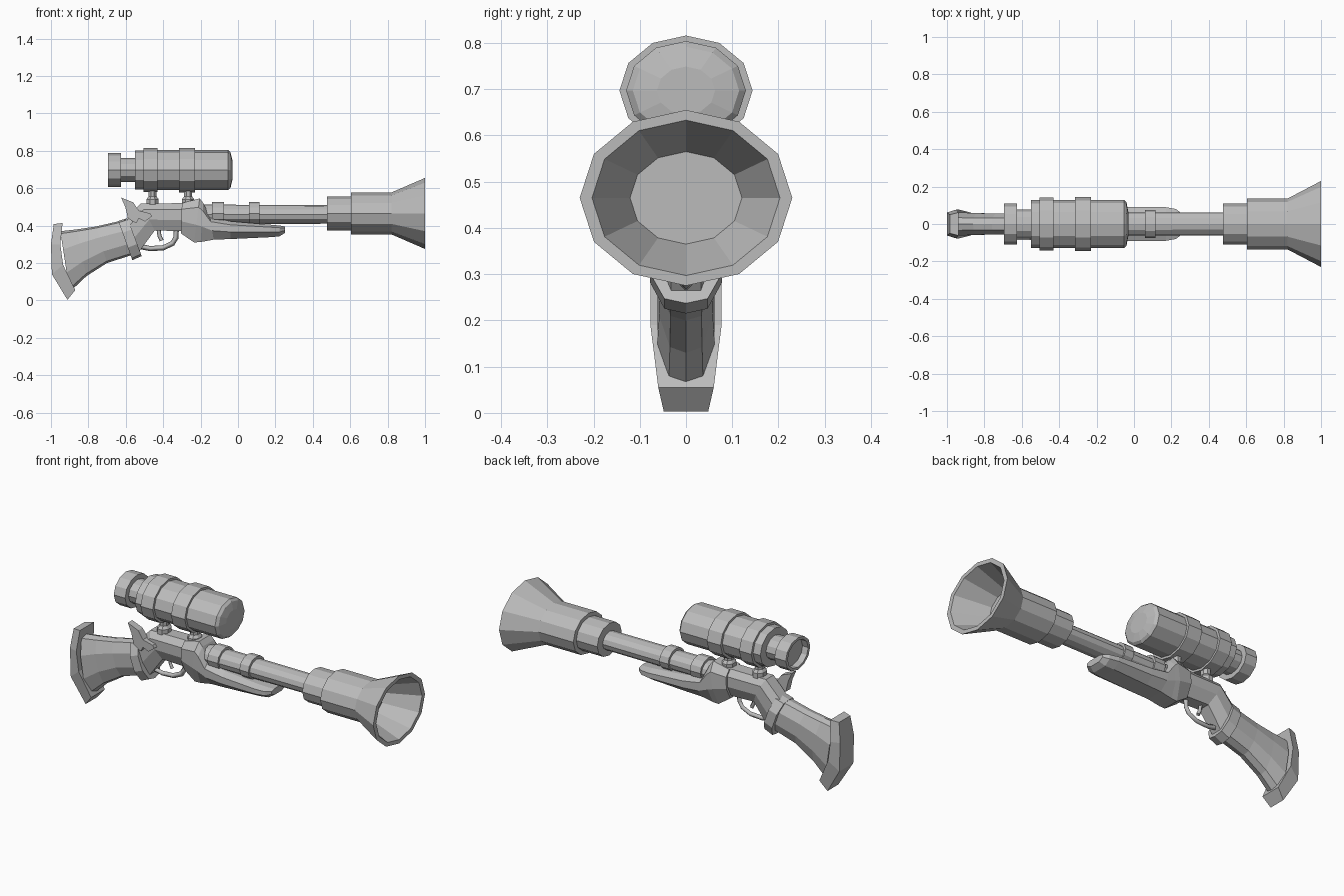
import bpy, bmesh
from math import cos, sin, pi

cube = bpy.data.objects.get("Cube")
if cube:
    bpy.data.objects.remove(cube, do_unlink=True)

grey = bpy.data.materials.new("plain grey")
grey.use_nodes = True
grey.diffuse_color = (0.5, 0.5, 0.5, 1)
grey.node_tree.nodes["Principled BSDF"].inputs["Base Color"].default_value = (0.5, 0.5, 0.5, 1)

WIDE = 1.21  # round parts are wider in y than they are tall


def skin(name, rings):
    """Join successive rings of points with quads and cap both ends."""
    bm = bmesh.new()
    loops = [[bm.verts.new(p) for p in ring] for ring in rings]
    n = len(loops[0])
    for a, b in zip(loops, loops[1:]):
        for i in range(n):
            j = (i + 1) % n
            bm.faces.new((a[i], a[j], b[j], b[i]))
    bm.faces.new(loops[0])
    bm.faces.new(loops[-1])
    bmesh.ops.recalc_face_normals(bm, faces=bm.faces)
    mesh = bpy.data.meshes.new(name)
    bm.to_mesh(mesh)
    bm.free()
    mesh.materials.append(grey)
    ob = bpy.data.objects.new(name, mesh)
    bpy.context.collection.objects.link(ob)
    return ob


def tube(name, z, profile, sides=12):
    """Turned part along x; profile holds (x, radius)."""
    angles = [2 * pi * i / sides for i in range(sides)]
    return skin(name, [[(x, r * WIDE * cos(a), z + r * sin(a)) for a in angles]
                       for x, r in profile])


def post(name, x, profile, sides=8):
    """Turned part along z; profile holds (z, radius)."""
    angles = [2 * pi * (i + 0.5) / sides for i in range(sides)]
    return skin(name, [[(x + r * cos(a), r * WIDE * sin(a), z) for a in angles]
                       for z, r in profile])


def loft(name, section, stations):
    """Symmetric part; a station is top x, z, bottom x, z and half width.
    The section holds (share of the way down, share of the width)."""
    ring = [(u, v) for u, v in section] + [(u, -v) for u, v in reversed(section) if v]
    return skin(name, [[(xt + (xb - xt) * u, w * v, zt + (zb - zt) * u) for u, v in ring]
                       for xt, zt, xb, zb, w in stations])


def plate(name, outline, y0, y1):
    return skin(name, [[(x, y, z) for x, z in outline] for y in (y0, y1)])


def rod(name, path, thickness):
    curve = bpy.data.curves.new(name, "CURVE")
    curve.dimensions = "3D"
    curve.bevel_depth = thickness
    curve.bevel_resolution = 0
    curve.use_fill_caps = True
    line = curve.splines.new("POLY")
    line.points.add(len(path) - 1)
    for p, (x, z) in zip(line.points, path):
        p.co = (x, 0, z, 1)
    curve.materials.append(grey)
    ob = bpy.data.objects.new(name, curve)
    bpy.context.collection.objects.link(ob)


# Barrel with its bands and hollow flared muzzle
tube("barrel", 0.46, [(-0.22, 0.052), (0.5, 0.05)])
for name, x0, x1 in (("rear_band", -0.14, -0.075), ("front_band", 0.06, 0.115)):
    tube(name, 0.465, [(x0, 0.061), (x1, 0.061)])
tube("muzzle", 0.465, [
    (0.475, 0.09), (0.605, 0.09), (0.605, 0.112), (0.82, 0.112),
    (1.0, 0.19), (1.0, 0.168), (0.82, 0.1)])

# Telescopic sight
tube("scope", 0.697, [
    (-0.66, 0.075), (-0.695, 0.075), (-0.695, 0.09), (-0.625, 0.09),
    (-0.625, 0.064), (-0.55, 0.064), (-0.55, 0.105), (-0.505, 0.105),
    (-0.505, 0.118), (-0.43, 0.118), (-0.43, 0.106), (-0.315, 0.106),
    (-0.315, 0.119), (-0.23, 0.119), (-0.23, 0.107), (-0.053, 0.107),
    (-0.04, 0.095), (-0.03, 0.052)])
for name, x in (("rear_mount", -0.457), ("front_mount", -0.267)):
    post(name, x, [(0.5, 0.036), (0.54, 0.036), (0.555, 0.024), (0.6, 0.024)])

# Stock, with a ridge along its top and bottom
rounded = [(0, 0), (0.04, 0.55), (0.3, 1), (0.68, 1), (0.95, 0.6), (1, 0)]
loft("butt_plate", [(0, 0), (0.02, 0.7), (0.25, 1), (0.6, 1), (0.96, 0.75), (1, 0)], [
    (-0.985, 0.405, -0.912, 0.003, 0.07),
    (-0.935, 0.413, -0.87, 0.05, 0.077)]).name = "butt_plate"
butt = bpy.data.objects["butt_plate"]
bpy.data.objects.remove(butt, do_unlink=True)


def bent(name, outline, half_width):
    """Curved pad: pairs of back and front points, from top to bottom."""
    rings = []
    for (xb, zb, xf, zf), w in zip(outline, half_width):
        rings.append([(xb, -w * 0.8, zb), (xb, w * 0.8, zb), (xf, w, zf), (xf, -w, zf)])
    skin(name, rings)


bent("butt_plate", [
    (-0.985, 0.408, -0.938, 0.414), (-1.0, 0.3, -0.95, 0.3),
    (-0.995, 0.14, -0.935, 0.19), (-0.912, 0.003, -0.87, 0.055)],
    [0.062, 0.077, 0.077, 0.06])
loft("grip", rounded, [
    (-0.95, 0.37, -0.9, 0.045, 0.062), (-0.86, 0.38, -0.81, 0.13, 0.058),
    (-0.76, 0.395, -0.7, 0.2, 0.056), (-0.63, 0.425, -0.56, 0.245, 0.06)])
loft("grip_collar", rounded, [
    (-0.64, 0.425, -0.565, 0.215, 0.078), (-0.59, 0.44, -0.515, 0.237, 0.078)])

# Receiver and forend
loft("receiver", [(0, 0.55), (0.22, 1), (0.6, 1), (1, 0.55)], [
    (-0.61, 0.425, -0.54, 0.245, 0.058), (-0.52, 0.518, -0.445, 0.374, 0.062),
    (-0.29, 0.52, -0.29, 0.37, 0.064)])
loft("forend", [(0, 0.6), (0.2, 1), (0.6, 1), (1, 0.55)], [
    (-0.3, 0.52, -0.305, 0.358, 0.075), (-0.205, 0.545, -0.235, 0.31, 0.085),
    (-0.185, 0.52, -0.2, 0.312, 0.086), (-0.15, 0.445, -0.13, 0.325, 0.088),
    (-0.04, 0.423, -0.04, 0.328, 0.09), (0.17, 0.405, 0.17, 0.338, 0.09),
    (0.225, 0.4, 0.22, 0.342, 0.08), (0.25, 0.395, 0.25, 0.36, 0.06)])

# Trigger, its guard and the side hammer
rod("trigger_guard", [(-0.53, 0.29), (-0.47, 0.277), (-0.4, 0.281),
                      (-0.35, 0.305), (-0.332, 0.335), (-0.33, 0.38)], 0.014)
rod("trigger", [(-0.425, 0.385), (-0.42, 0.345), (-0.408, 0.32)], 0.011)
plate("hammer", [
    (-0.625, 0.55), (-0.56, 0.524), (-0.53, 0.48), (-0.47, 0.465), (-0.46, 0.45),
    (-0.497, 0.422), (-0.53, 0.438), (-0.545, 0.412), (-0.588, 0.438), (-0.603, 0.5)],
    -0.085, -0.045)
